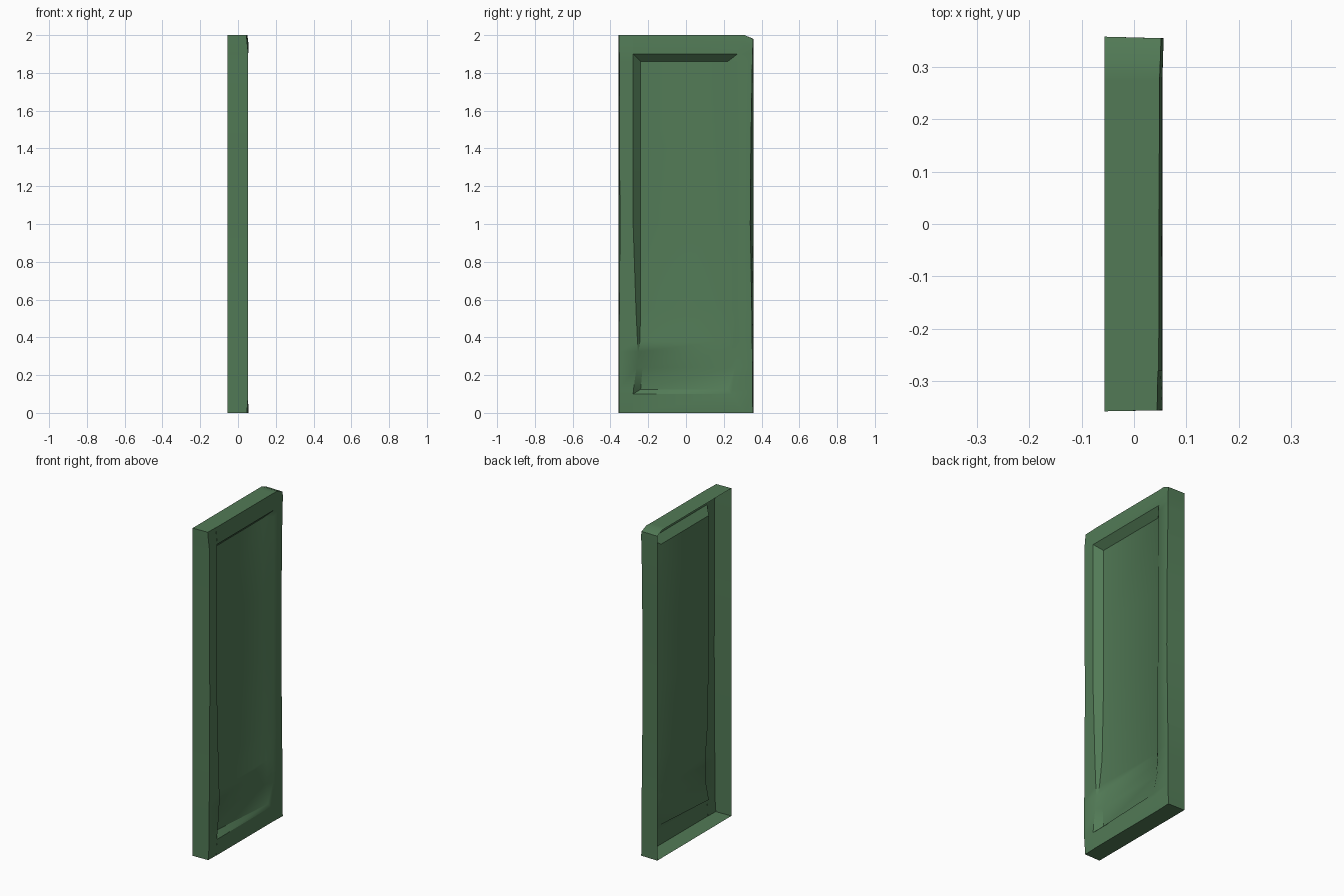
import bpy
import bmesh
import math

cube = bpy.data.objects.get("Cube")
if cube:
    bpy.data.objects.remove(cube, do_unlink=True)

green = bpy.data.materials.new("muted green")
green.use_nodes = True
colour = (0.084, 0.195, 0.093, 1)
green.diffuse_color = colour
green.node_tree.nodes["Principled BSDF"].inputs["Base Color"].default_value = colour

BACK, FRONT, HALF = -0.056, 0.054, 0.357

# Cross-sections from bottom to top:
# height, outer/rim/floor y on each side, recess depth at the two floor edges
sections = [
    (0.10, -0.355, -0.28, -0.28, 0.24, 0.24, 0.352, 0, 0),
    (0.125, -0.355, -0.278, -0.24, 0.22, 0.245, 0.352, 0.04, 0.006),
    (0.24, -0.355, -0.262, -0.23, 0.225, 0.26, 0.352, 0.025, 0.018),
    (0.325, -0.355, -0.256, -0.25, 0.235, 0.265, 0.351, 0.009, 0.02),
    (0.38, -0.354, -0.257, -0.244, 0.23, 0.26, 0.350, 0.015, 0.025),
    (0.55, -0.353, -0.265, -0.24, 0.22, 0.262, 0.348, 0.03, 0.034),
    (1.0, -0.349, -0.28, -0.24, 0.22, 0.265, 0.340, 0.04, 0.036),
    (1.4, -0.352, -0.28, -0.24, 0.22, 0.268, 0.343, 0.04, 0.038),
    (1.86, -0.353, -0.28, -0.24, 0.22, 0.27, 0.351, 0.04, 0.04),
    (1.90, -0.353, -0.28, -0.28, 0.273, 0.273, 0.352, 0, 0),
]


def edge_row(z, x, corner_z):
    """A plain frame row running along the top or bottom edge."""
    ys = (-HALF, -0.355, -0.28, -0.28, 0.273, 0.31, 0.354, HALF)
    xs = (BACK, *(x + i * 0.0015 for i in range(6)), BACK)
    zs = (z,) * 6 + (corner_z,) * 2
    return list(zip(xs, ys, zs))


def cap_row(row):
    """The same row pushed to the open back of the shell."""
    first, last = row[0], row[-1]
    return [first, first] + [(BACK, p[1], p[2]) for p in row[2:-2]] + [last, last]


bottom = edge_row(0, 0.047, 0)
top = edge_row(2, 0.044, 1.98)
rows = [cap_row(bottom), bottom]
for z, o1, r1, f1, f2, r2, o2, d1, d2 in sections:
    rows.append([(BACK, -HALF, z), (FRONT, o1, z), (FRONT, r1, z),
                 (FRONT - d1, f1, z), (FRONT - d2, f2, z),
                 (FRONT, r2, z), (FRONT, o2, z), (BACK, HALF, z)])
rows += [edge_row(1.95, 0.049, 1.95), top, cap_row(top)]

# Skin the rows into a shell that is open at the back
bm = bmesh.new()
cache = {}


def vert(co):
    key = tuple(round(c, 5) for c in co)
    if key not in cache:
        cache[key] = bm.verts.new(co)
    return cache[key]


for low, high in zip(rows, rows[1:]):
    for c in range(len(low) - 1):
        loop = [vert(p) for p in (low[c], low[c + 1], high[c + 1], high[c])]
        loop = list(dict.fromkeys(loop))
        if len(loop) > 2 and not bm.faces.get(loop):
            bm.faces.new(loop)
bm.verts.ensure_lookup_table()

mesh = bpy.data.meshes.new("recessed_panel")
bm.to_mesh(mesh)
bm.free()
mesh.materials.append(green)
panel = bpy.data.objects.new("recessed_panel", mesh)
bpy.context.collection.objects.link(panel)

# Soft shading over the worn floor, crisp frame edges
bpy.ops.object.select_all(action="DESELECT")
panel.select_set(True)
bpy.context.view_layer.objects.active = panel
bpy.ops.object.shade_smooth_by_angle(angle=math.radians(42))
